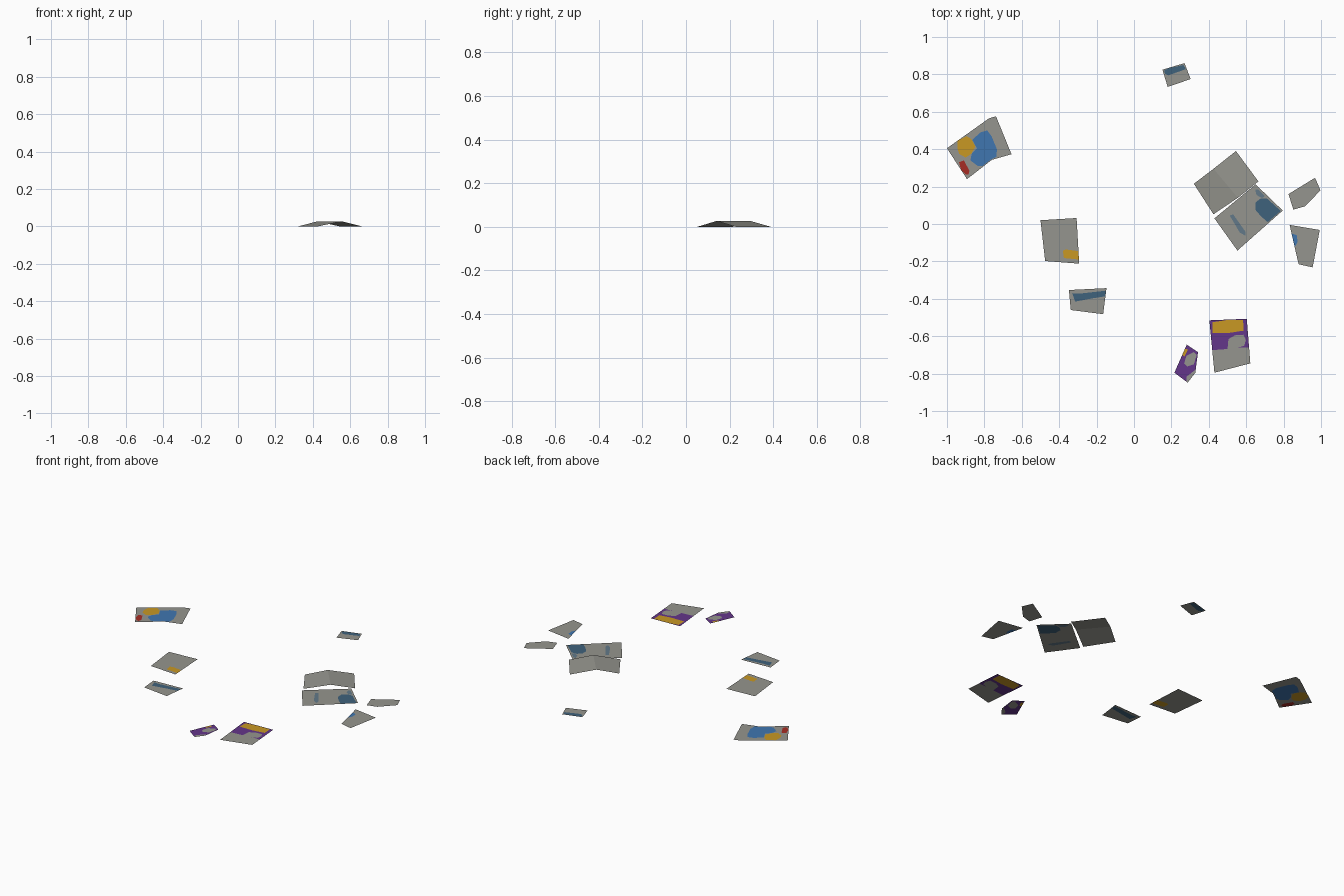
import bpy
from mathutils import Vector
from mathutils.geometry import delaunay_2d_cdt


def material(name, rgb):
    m = bpy.data.materials.new(name)
    lin = [((c / 255 + 0.055) / 1.055) ** 2.4 for c in rgb]
    m.diffuse_color = (*lin, 1)
    return m


GREY = material("concrete grey", (149, 149, 142))
TEAL = material("slate blue", (63, 98, 124))
FADED = material("faded slate blue", (98, 121, 137))
BLUE = material("bright blue", (64, 118, 176))
ORANGE = material("amber", (200, 152, 36))
RED = material("dark red", (166, 44, 36))
PURPLE = material("purple", (100, 54, 138))


def ccw(points):
    area = sum(a[0] * b[1] - b[0] * a[1]
               for a, b in zip(points, points[1:] + points[:1]))
    return points if area > 0 else points[::-1]


def add_object(name, verts, faces, mats, slots):
    mesh = bpy.data.meshes.new(name)
    mesh.from_pydata(verts, [], faces)
    for m in mats:
        mesh.materials.append(m)
    for poly, slot in zip(mesh.polygons, slots):
        poly.material_index = slot
    obj = bpy.data.objects.new(name, mesh)
    bpy.context.collection.objects.link(obj)
    return obj


def fragment(name, outline, *patches):
    """Flat sheet with painted patches cut into it; later patches win."""
    verts, faces = [], []
    for loop in [outline] + [p[1] for p in patches]:
        loop = ccw(loop)
        faces.append(list(range(len(verts), len(verts) + len(loop))))
        verts += [Vector(p) for p in loop]
    vs, _, fs, _, _, origin = delaunay_2d_cdt(verts, [], faces, 1, 1e-5)
    mats = [GREY]
    for m, _ in patches:
        if m not in mats:
            mats.append(m)
    kept = [(f, max(o)) for f, o in zip(fs, origin) if 0 in o]
    slots = [mats.index(patches[o - 1][0]) if o else 0 for _, o in kept]
    add_object(name, [(v.x, v.y, 0) for v in vs], [f for f, _ in kept], mats, slots)


# Folded slab: two slopes meeting at a low ridge
add_object("folded_slab",
           [(0.32, 0.215, 0), (0.425, 0.052, 0), (0.555, 0.14, 0.027),
            (0.425, 0.295, 0.027), (0.665, 0.228, 0), (0.545, 0.39, 0)],
           [(0, 1, 2, 3), (3, 2, 4, 5)], [GREY], [0, 0])

# Large flat slab with worn paint
fragment("flat_slab",
         [(0.43, 0.03), (0.553, -0.142), (0.795, 0.072), (0.65, 0.212)],
         (TEAL, [(0.65, 0.115), (0.675, 0.135), (0.71, 0.137), (0.785, 0.07),
                 (0.715, 0.01), (0.68, 0.04), (0.65, 0.075)]),
         (FADED, [(0.648, 0.185), (0.665, 0.185), (0.70, 0.15), (0.685, 0.138),
                  (0.655, 0.155)]),
         (FADED, [(0.512, 0.045), (0.53, 0.052), (0.595, -0.04), (0.597, -0.064),
                  (0.565, -0.045)]))

# Far left sheet: blue, amber and red paint
fragment("left_painted_sheet",
         [(-1.0, 0.405), (-0.775, 0.565), (-0.738, 0.576), (-0.655, 0.373),
          (-0.76, 0.343), (-0.893, 0.24)],
         (BLUE, [(-0.865, 0.45), (-0.82, 0.49), (-0.785, 0.5), (-0.762, 0.47),
                 (-0.733, 0.40), (-0.735, 0.36), (-0.765, 0.345), (-0.81, 0.31),
                 (-0.835, 0.31), (-0.875, 0.34), (-0.868, 0.375), (-0.84, 0.405)]),
         (ORANGE, [(-0.943, 0.445), (-0.895, 0.47), (-0.87, 0.455), (-0.848, 0.415),
                   (-0.87, 0.375), (-0.90, 0.355), (-0.935, 0.375), (-0.945, 0.405)]),
         (RED, [(-0.935, 0.33), (-0.91, 0.34), (-0.88, 0.285), (-0.885, 0.265),
                (-0.90, 0.265), (-0.925, 0.29)]))

# Small back sheet
fragment("back_sheet",
         [(0.152, 0.825), (0.27, 0.86), (0.303, 0.775), (0.18, 0.733)],
         (TEAL, [(0.162, 0.822), (0.185, 0.833), (0.265, 0.85), (0.277, 0.828),
                 (0.185, 0.795), (0.165, 0.803)]))

# Middle left sheet
fragment("middle_left_sheet",
         [(-0.50, 0.02), (-0.307, 0.032), (-0.293, -0.212), (-0.475, -0.198)],
         (ORANGE, [(-0.38, -0.143), (-0.365, -0.136), (-0.297, -0.145),
                   (-0.294, -0.19), (-0.375, -0.182)]))

# Small left sheet with a stripe
fragment("striped_sheet",
         [(-0.348, -0.353), (-0.147, -0.343), (-0.165, -0.482), (-0.338, -0.46)],
         (TEAL, [(-0.33, -0.37), (-0.29, -0.372), (-0.152, -0.357), (-0.155, -0.387),
                 (-0.225, -0.398), (-0.315, -0.415)]))

# Two shards on the right
fragment("right_upper_shard",
         [(0.826, 0.16), (0.968, 0.247), (0.997, 0.18), (0.915, 0.095), (0.852, 0.077)])
fragment("right_lower_shard",
         [(0.832, -0.005), (0.993, -0.032), (0.955, -0.232), (0.88, -0.215)],
         (BLUE, [(0.84, -0.05), (0.87, -0.06), (0.875, -0.095), (0.857, -0.128),
                 (0.845, -0.08)]))

# Front sheet: purple upper half, amber band, worn patch
fragment("front_painted_sheet",
         [(0.403, -0.515), (0.603, -0.507), (0.622, -0.745), (0.43, -0.795)],
         (PURPLE, [(0.403, -0.515), (0.603, -0.507), (0.614, -0.66), (0.58, -0.66),
                   (0.50, -0.668), (0.415, -0.675)]),
         (ORANGE, [(0.42, -0.525), (0.50, -0.513), (0.583, -0.512), (0.587, -0.57),
                   (0.51, -0.582), (0.42, -0.582)]),
         (GREY, [(0.505, -0.615), (0.54, -0.595), (0.585, -0.592), (0.598, -0.62),
                 (0.59, -0.65), (0.54, -0.668), (0.50, -0.668)]))

# Front shard
fragment("front_shard",
         [(0.282, -0.645), (0.342, -0.685), (0.328, -0.795), (0.287, -0.848),
          (0.216, -0.795)],
         (PURPLE, [(0.282, -0.645), (0.342, -0.685), (0.328, -0.78), (0.282, -0.815),
                   (0.28, -0.843), (0.216, -0.795)]),
         (GREY, [(0.28, -0.705), (0.32, -0.685), (0.335, -0.70), (0.32, -0.75),
                 (0.285, -0.762), (0.268, -0.745)]),
         (ORANGE, [(0.272, -0.665), (0.288, -0.672), (0.27, -0.708), (0.258, -0.70)]))
